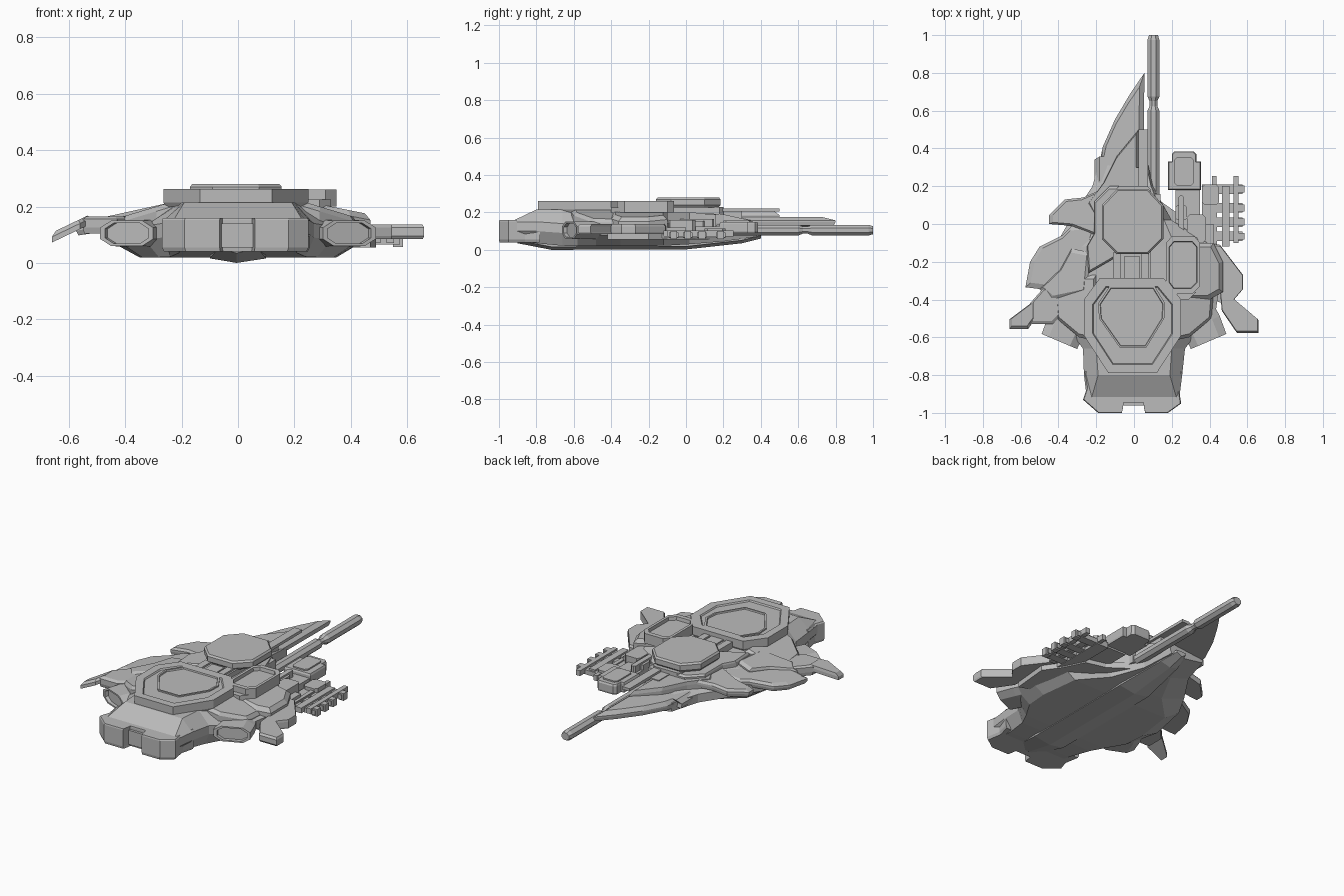
import bpy, bmesh, math
from mathutils import Matrix, Vector

grey = bpy.data.materials.new("hull grey")
grey.diffuse_color = (0.5, 0.5, 0.5, 1)
ALONG_Y = Matrix(((1, 0, 0, 0), (0, 0, 1, 0), (0, 1, 0, 0), (0, 0, 0, 1)))


def skin(name, loops):
    """Join matching vertex loops with quads and cap both ends."""
    bm = bmesh.new()
    rows = [[bm.verts.new(p) for p in lp] for lp in loops]
    n = len(rows[0])
    for a, b in zip(rows, rows[1:]):
        for i in range(n):
            bm.faces.new((a[i], a[(i + 1) % n], b[(i + 1) % n], b[i]))
    bm.faces.new(rows[0])
    bm.faces.new(rows[-1])
    bmesh.ops.recalc_face_normals(bm, faces=bm.faces)
    me = bpy.data.meshes.new(name)
    bm.to_mesh(me)
    bm.free()
    me.materials.append(grey)
    ob = bpy.data.objects.new(name, me)
    bpy.context.collection.objects.link(ob)
    return ob


def stack(name, pts, levels, mat=Matrix(), slope=(0, 0), pivot=(0, 0)):
    """Outline swept through (scale, height) levels; slope tilts the plate about pivot."""
    cx = (min(p[0] for p in pts) + max(p[0] for p in pts)) / 2
    cy = (min(p[1] for p in pts) + max(p[1] for p in pts)) / 2
    loops = []
    for s, h in levels:
        lp = []
        for x, y in pts:
            x, y = cx + (x - cx) * s, cy + (y - cy) * s
            dz = (x - pivot[0]) * slope[0] + (y - pivot[1]) * slope[1]
            lp.append(mat @ Vector((x, y, h + dz)))
        loops.append(lp)
    return skin(name, loops)


def box(name, x0, x1, y0, y1, z0, z1, c=0.0):
    """Box with optional chamfered plan corners."""
    if c:
        pts = [(x0 + c, y0), (x1 - c, y0), (x1, y0 + c), (x1, y1 - c),
               (x1 - c, y1), (x0 + c, y1), (x0, y1 - c), (x0, y0 + c)]
    else:
        pts = [(x0, y0), (x1, y0), (x1, y1), (x0, y1)]
    return stack(name, pts, [(1, z0), (1, z1)])


# Main hull: y, left, right, top half width, bottom half width, z top, z waist, z bottom
stations = [
    (-.92, .25, .24, .225, .20, .158, .12, .05),
    (-.80, .265, .255, .19, .21, .215, .12, .035),
    (-.66, .27, .27, .20, .24, .215, .11, .022),
    (-.58, .33, .33, .22, .28, .21, .10, .02),
    (-.48, .43, .43, .25, .34, .21, .10, .02),
    (-.35, .46, .45, .25, .35, .205, .10, .02),
    (-.12, .42, .42, .22, .32, .20, .11, .022),
    (.02, .34, .20, .16, .18, .20, .11, .03),
    (.20, .22, .10, .09, .09, .19, .11, .045),
    (.38, .17, .06, .05, .05, .15, .11, .07)]
skin("main_hull", [[(-t, y, zt), (-l, y, zm + .03), (-l, y, zm - .02), (-b, y, zb),
                    (b, y, zb), (r, y, zm - .02), (r, y, zm + .03), (t, y, zt)]
                   for y, l, r, t, b, zt, zm, zb in stations])
# Shallow V keel under the hull
skin("keel", [[(-w, y, z + .03), (-w, y, z + .016), (-.005, y, z), (w, y, z + .016), (w, y, z + .03)]
              for y, w, z in ((-.9, .07, .035), (-.72, .1, 0), (0, .1, .002), (.3, .06, .035), (.4, .03, .06))])

# Notched nose block with two hexagonal face panels
stack("nose_block", [(-.27, -.93), (-.19, -1), (-.065, -1), (-.055, -.945), (.05, -.945), (.06, -1),
                     (.18, -1), (.25, -.95), (.235, -.86), (.255, -.78), (-.265, -.78), (-.25, -.87)],
      [(.97, .04), (1, .055), (1, .152), (.98, .16)])
box("nose_recess", -.07, .06, -.96, -.9, .055, .14)
for side, x in (("left", -.125), ("right", .12)):
    stack(side + "_nose_panel", [(x - .06, .1), (x - .045, .07), (x + .04, .065), (x + .055, .1),
                                 (x + .04, .135), (x - .045, .135)],
          [(1, -.98), (1, -.999), (.85, -1)], ALONG_Y)

for side, s in (("left", -1), ("right", 1)):
    # Angled thruster pods, recessed hexagonal mouths
    m = (Matrix.Translation((s * .395, -.622, .105))
         @ Matrix.Rotation(s * math.radians(23), 4, 'Z') @ ALONG_Y)
    stack(side + "_pod", [(-.102, .02), (-.06, .045), (.06, .045), (.102, .02), (.102, -.02),
                          (.06, -.045), (-.06, -.045), (-.102, -.02)],
          [(.8, .02), (.82, 0), (1, 0), (1.05, .1), (.9, .28)], m)
    # Shoulder armour beside the ring
    stack(side + "_shoulder_armour",
          [(s * .2, -.62), (s * .29, -.6), (s * .41, -.5), (s * .42, -.38), (s * .36, -.27), (s * .2, -.27)],
          [(1, .13), (1, .195), (.88, .212)], slope=(-s * .3, 0), pivot=(s * .25, 0))

# Large ring with stepped recess and shield-shaped plate
ring = [(-.18, -.285), (.155, -.285), (.25, -.40), (.25, -.59), (.12, -.79),
        (-.135, -.79), (-.265, -.59), (-.265, -.40)]
stack("turret_ring", ring, [(.97, .2), (1, .215), (1, .262), (.82, .262), (.8, .254)])
shield = [(-.13, -.33), (.11, -.33), (.165, -.42), (.16, -.50), (.065, -.655),
          (-.075, -.655), (-.185, -.50), (-.19, -.42)]
stack("shield_rim", shield, [(1, .24), (1, .262), (.94, .262), (.92, .25)])

# Rear octagonal turret on its spine
stack("rear_turret", [(-.09, -.16), (.075, -.16), (.155, -.08), (.155, .1), (.075, .185),
                      (-.09, .185), (-.17, .1), (-.17, -.08)],
      [(.92, .225), (1, .24), (1, .27), (.95, .28)])
box("turret_spine", -.1, .09, -.33, .2, .18, .23, .02)
for i, x in enumerate((-.09, .06)):
    box("neck_rail_%d" % i, x - .02, x + .02, -.3, -.15, .2, .24)
box("neck_hatch", -.05, .03, -.29, -.17, .2, .238)
box("rear_spar", .025, .075, .15, .5, .205, .222)
box("rear_spar_base", -.03, .06, .15, .3, .17, .21)

# Long cannon
stack("cannon", [(.103 + .034 * math.cos(math.radians(22.5 + 45 * i)),
                  .105 + .031 * math.sin(math.radians(22.5 + 45 * i))) for i in range(8)],
      [(1, -.1), (1, .6), (.65, .625), (.65, .65), (1, .675), (1, .975), (.75, 1)], ALONG_Y)
box("cannon_mount", .06, .14, -.1, .16, .08, .19)

# Left blade with raised ridge plate
stack("rear_blade", [(.055, .80), (-.02, .69), (-.1, .555), (-.165, .41), (-.18, .34), (-.21, .34),
                     (-.21, .18), (-.1, .05), (.05, .1)],
      [(.97, .13), (1, .148), (1, .157), (.8, .178)], slope=(.1, 0), pivot=(.05, 0))
stack("blade_cover", [(.025, .5), (.025, .15), (-.2, .0), (-.25, .1), (-.16, .22), (-.09, .36)],
      [(1, .15), (1, .185), (.9, .205)])
stack("left_collar", [(-.07, .2), (-.05, -.15), (-.24, -.26), (-.25, -.12), (-.21, -.05), (-.21, .12), (-.13, .2)],
      [(1, .17), (1, .215), (.94, .225)])

# Layered feather plates on the left, drooping outward
feathers = {
    "feather_rear": ([(-.18, .18), (-.27, .14), (-.365, .13), (-.45, .045), (-.45, 0), (-.33, -.01), (-.2, -.06)], .185, .16),
    "feather_middle": ([(-.2, .0), (-.33, -.01), (-.38, -.06), (-.5, -.12), (-.55, -.2), (-.575, -.335),
                        (-.45, -.35), (-.25, -.3)], .175, .15),
    "feather_front": ([(-.23, -.15), (-.33, -.13), (-.39, -.24), (-.5, -.345), (-.44, -.4), (-.25, -.36)], .2, .22)}
for name, (pts, z, k) in feathers.items():
    stack(name, pts, [(.95, z - .03), (1, z - .012), (1, z), (.85, z + .012)], slope=(k, 0), pivot=(-.25, 0))
stack("left_fin_root", [(-.38, -.3), (-.48, -.34), (-.55, -.42), (-.55, -.53), (-.43, -.53), (-.38, -.48)],
      [(.95, .105), (1, .125), (1, .155), (.85, .165)])
stack("left_fin_tip", [(-.52, -.4), (-.66, -.505), (-.66, -.555), (-.56, -.555), (-.52, -.5)],
      [(1, .125), (1, .145), (.8, .16)], slope=(.48, 0), pivot=(-.55, 0))

# Right arm with forked foot
stack("right_arm", [(.38, -.1), (.455, -.11), (.52, -.195), (.577, -.27), (.577, -.345), (.53, -.4), (.66, -.51),
                    (.66, -.577), (.545, -.577), (.465, -.46), (.45, -.3), (.38, -.25)],
      [(.97, .085), (1, .095), (1, .125), (.96, .137)])
stack("right_shoulder", [(.2, -.1), (.42, -.1), (.47, -.2), (.47, -.36), (.4, -.4), (.2, -.4)],
      [(1, .12), (1, .18), (.85, .2)], slope=(-.2, 0), pivot=(.33, 0))
# Flat plate beneath the machinery
stack("right_underplate", [(.47, -.42), (.49, -.2), (.42, -.1), (.36, .02), (.24, .05), (.1, .15), (.1, -.3)],
      [(1, .055), (1, .09)])

# Small recessed hatch ring on the right
stack("small_ring", [(.2, -.37), (.31, -.37), (.35, -.33), (.35, -.1), (.32, -.065), (.2, -.065), (.17, -.1), (.17, -.33)],
      [(1, .2), (1, .26), (.82, .26), (.8, .24)])
stack("small_ring_tongue", [(.2, -.36), (.33, -.36), (.29, -.4), (.24, -.4)], [(1, .19), (1, .225)])

# Right launcher block and machinery
stack("launcher", [(.18, .18), (.355, .18), (.355, .33), (.33, .33), (.33, .37), (.315, .385), (.215, .385),
                   (.2, .37), (.2, .33), (.18, .33)], [(.97, .09), (1, .1), (1, .14), (.95, .15)])
box("launcher_lid", .215, .315, .2, .355, .14, .158, .015)
box("launcher_link", .22, .35, -.1, .19, .08, .125)
box("launcher_pipe", .235, .265, -.05, .15, .12, .165, .008)
box("launcher_clamp", .22, .28, .02, .1, .12, .155, .01)
box("machinery_block", .28, .38, -.1, .05, .09, .16, .015)
box("machinery_step", .3, .42, -.12, .0, .07, .12)

# Fork grid: wide cross bars over rails, with prong tips
box("grid_base", .36, .44, -.13, .21, .062, .095)
for i, y in enumerate((-.065, .01, .085, .185)):
    box("grid_bar_%d" % i, .36, .575, y - .025, y + .025, .065, .092)
    box("grid_tip_%d" % i, .55, .585, y - .018, y + .018, .057, .1)
for i, (x, w, y0, y1) in enumerate(((.425, .012, -.12, .255), (.485, .02, -.12, .2), (.54, .014, -.1, .255))):
    box("grid_rail_%d" % i, x - w, x + w, y0, y1, .07, .102)
box("grid_cap", .36, .45, .1, .21, .08, .115, .015)
